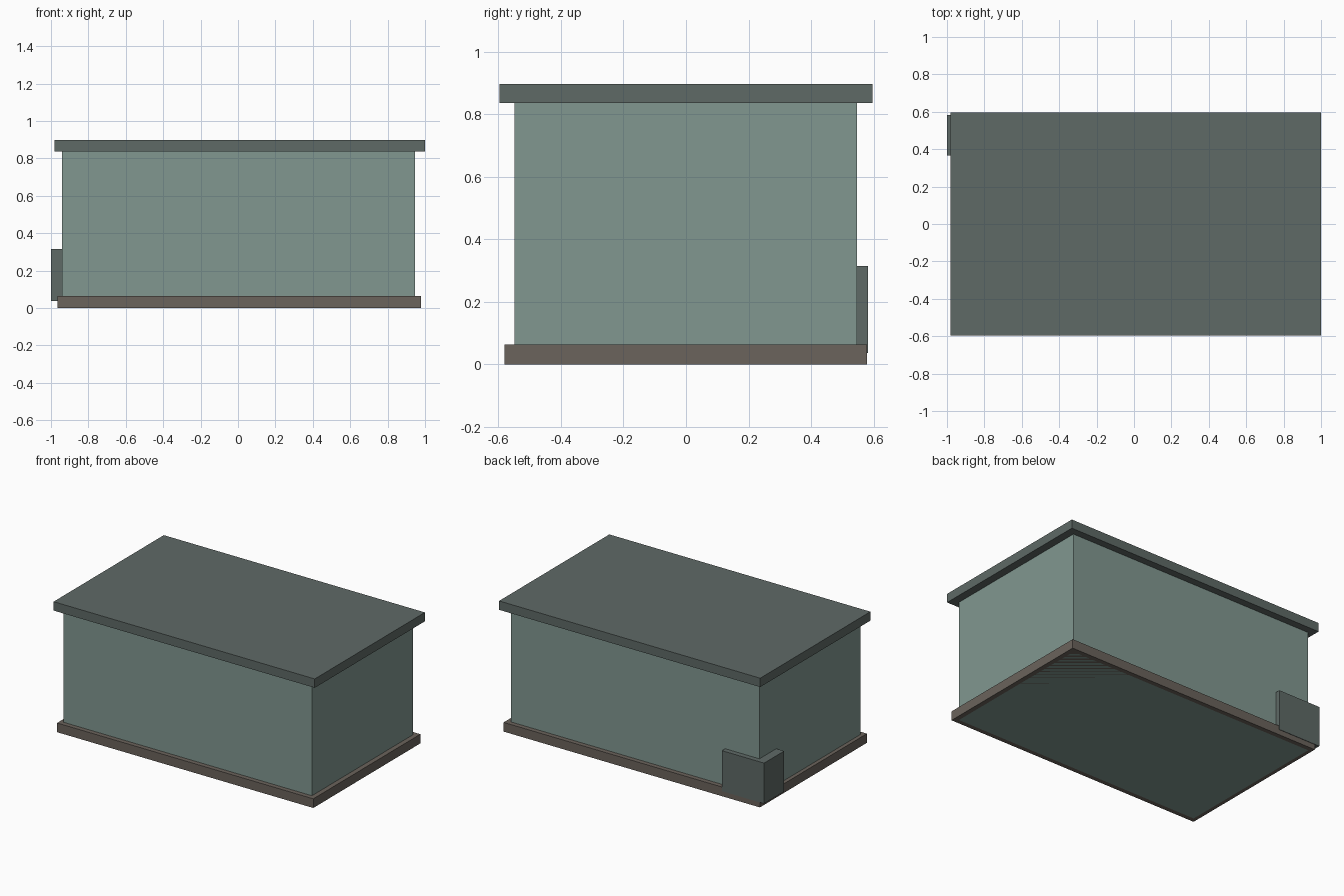
import bpy

if "Cube" in bpy.data.objects:
    bpy.data.objects.remove(bpy.data.objects["Cube"])


def material(name, srgb):
    m = bpy.data.materials.new(name)
    m.diffuse_color = (*[(c / 255) ** 2.2 for c in srgb], 1)
    m.use_nodes = True
    m.node_tree.nodes["Principled BSDF"].inputs["Base Color"].default_value = m.diffuse_color
    return m


def box(name, lo, hi, mat):
    """Axis-aligned box between two opposite corners."""
    mid = [(a + b) / 2 for a, b in zip(lo, hi)]
    bpy.ops.mesh.primitive_cube_add(size=1, location=mid)
    ob = bpy.context.object
    ob.name = name
    ob.scale = [b - a for a, b in zip(lo, hi)]
    bpy.ops.object.transform_apply(location=False, rotation=False, scale=True)
    ob.data.materials.append(mat)
    return ob


green = material("pale_green", (128, 150, 143))
dark = material("dark_grey_green", (95, 105, 102))
brown = material("brown", (106, 99, 92))

# Main walls, plinth and overhanging roof slab
box("body", (-0.94, -0.549, 0), (0.945, 0.547, 0.84), green)
box("plinth", (-0.966, -0.581, 0), (0.978, 0.579, 0.063), brown)
box("roof_slab", (-0.981, -0.597, 0.836), (1.0, 0.597, 0.897), dark)

# Block wrapping the back left corner
box("corner_block", (-1.0, 0.365, 0.036), (-0.68, 0.582, 0.314), dark)
